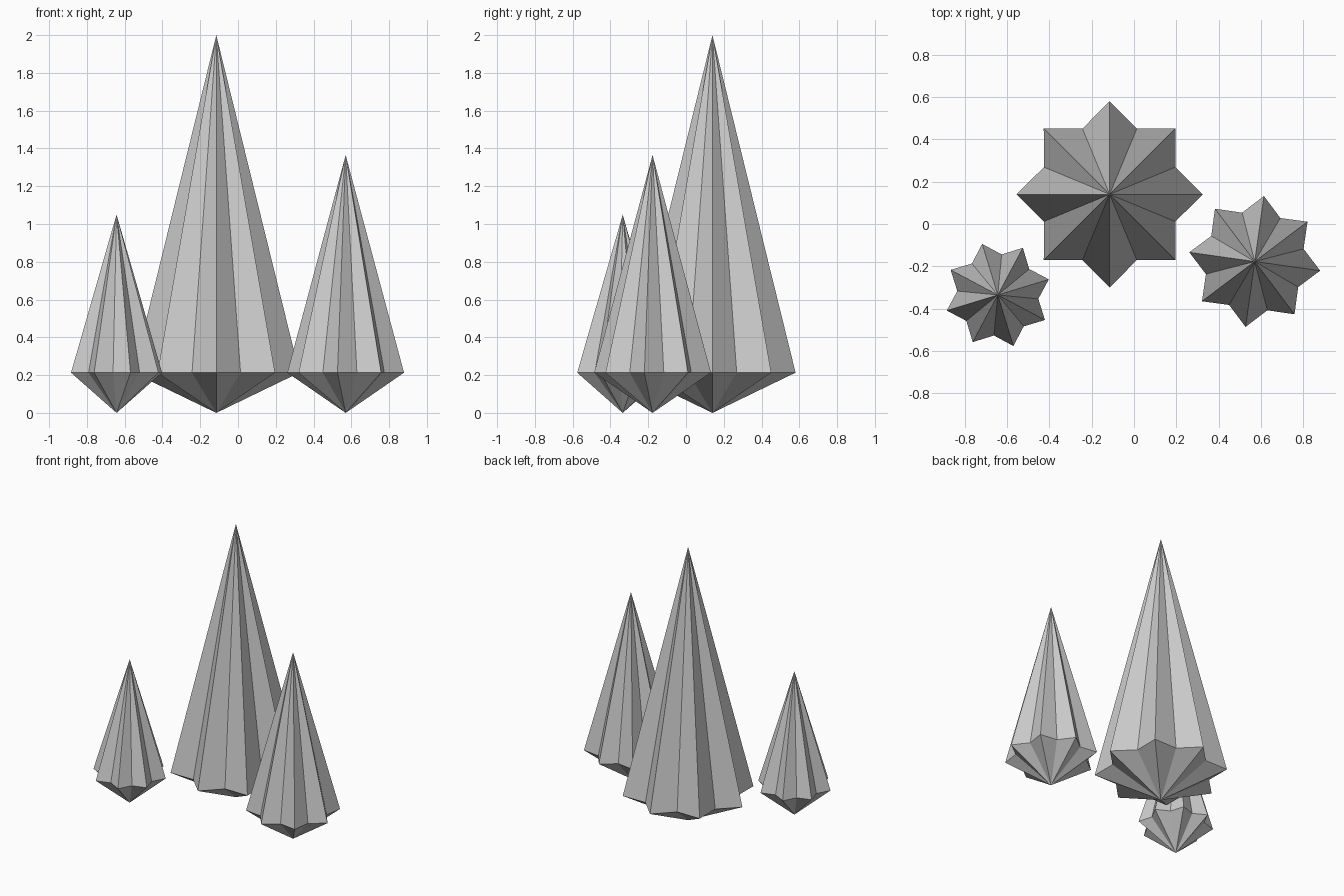
import bpy
import bmesh
from math import cos, sin, pi, radians

if "Cube" in bpy.data.objects:
    bpy.data.objects.remove(bpy.data.objects["Cube"])

POINTS = 8          # star points per crystal
INNER = 0.763       # valley radius relative to tip radius
WAIST_Z = 0.213     # height of the widest ring


def crystal(name, x, y, radius, height, turn):
    """Star-section spike: tall apex above the waist, short point below."""
    bm = bmesh.new()
    ring = []
    for i in range(POINTS * 2):
        r = radius if i % 2 == 0 else radius * INNER
        a = radians(turn) + i * pi / POINTS
        ring.append(bm.verts.new((r * cos(a), r * sin(a), WAIST_Z)))
    apex = bm.verts.new((0, 0, height))
    foot = bm.verts.new((0, 0, 0))
    for a, b in zip(ring, ring[1:] + ring[:1]):
        bm.faces.new((a, b, apex))
        bm.faces.new((b, a, foot))
    mesh = bpy.data.meshes.new(name)
    bm.to_mesh(mesh)
    bm.free()
    obj = bpy.data.objects.new(name, mesh)
    obj.location = (x, y, 0)
    bpy.context.collection.objects.link(obj)


# Three separate crystals of decreasing size
crystal("large_crystal", -0.115, 0.14, 0.44, 2.0, 0)
crystal("medium_crystal", 0.57, -0.177, 0.312, 1.365, -8)
crystal("small_crystal", -0.643, -0.335, 0.252, 1.05, 17)
